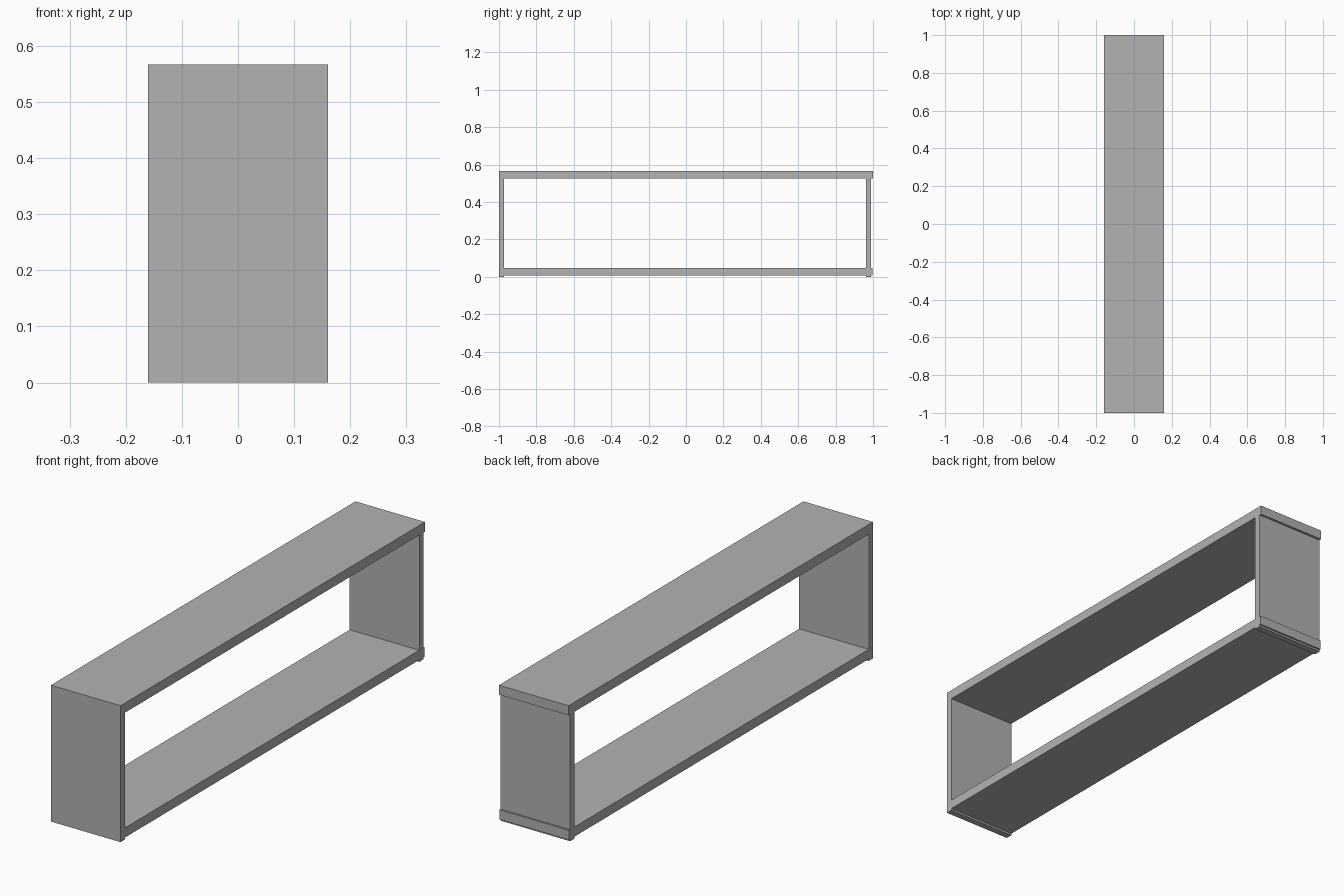
import bpy

if "Cube" in bpy.data.objects:
    bpy.data.objects.remove(bpy.data.objects["Cube"])

grey = bpy.data.materials.new("plain_grey")
grey.diffuse_color = (0.448, 0.448, 0.448, 1)
grey.use_nodes = True
grey.node_tree.nodes["Principled BSDF"].inputs["Base Color"].default_value = grey.diffuse_color

HALF_WIDTH = 0.16


def board(name, y0, y1, z0, z1):
    """Full-width board spanning the given depth and height range."""
    bpy.ops.mesh.primitive_cube_add(
        size=1, location=(0, (y0 + y1) / 2, (z0 + z1) / 2))
    ob = bpy.context.object
    ob.name = name
    ob.scale = (2 * HALF_WIDTH, y1 - y0, z1 - z0)
    bpy.ops.object.transform_apply(location=False, rotation=False, scale=True)
    ob.data.materials.append(grey)
    return ob


# horizontal boards
board("top_board", -1.0, 1.0, 0.527, 0.567)
board("bottom_board", -1.0, 0.997, 0.008, 0.048)

# upright end panels, reaching the floor just below the bottom board
board("front_panel", -1.0, -0.972, 0.0, 0.527)
board("back_panel", 0.962, 0.99, 0.0, 0.527)
